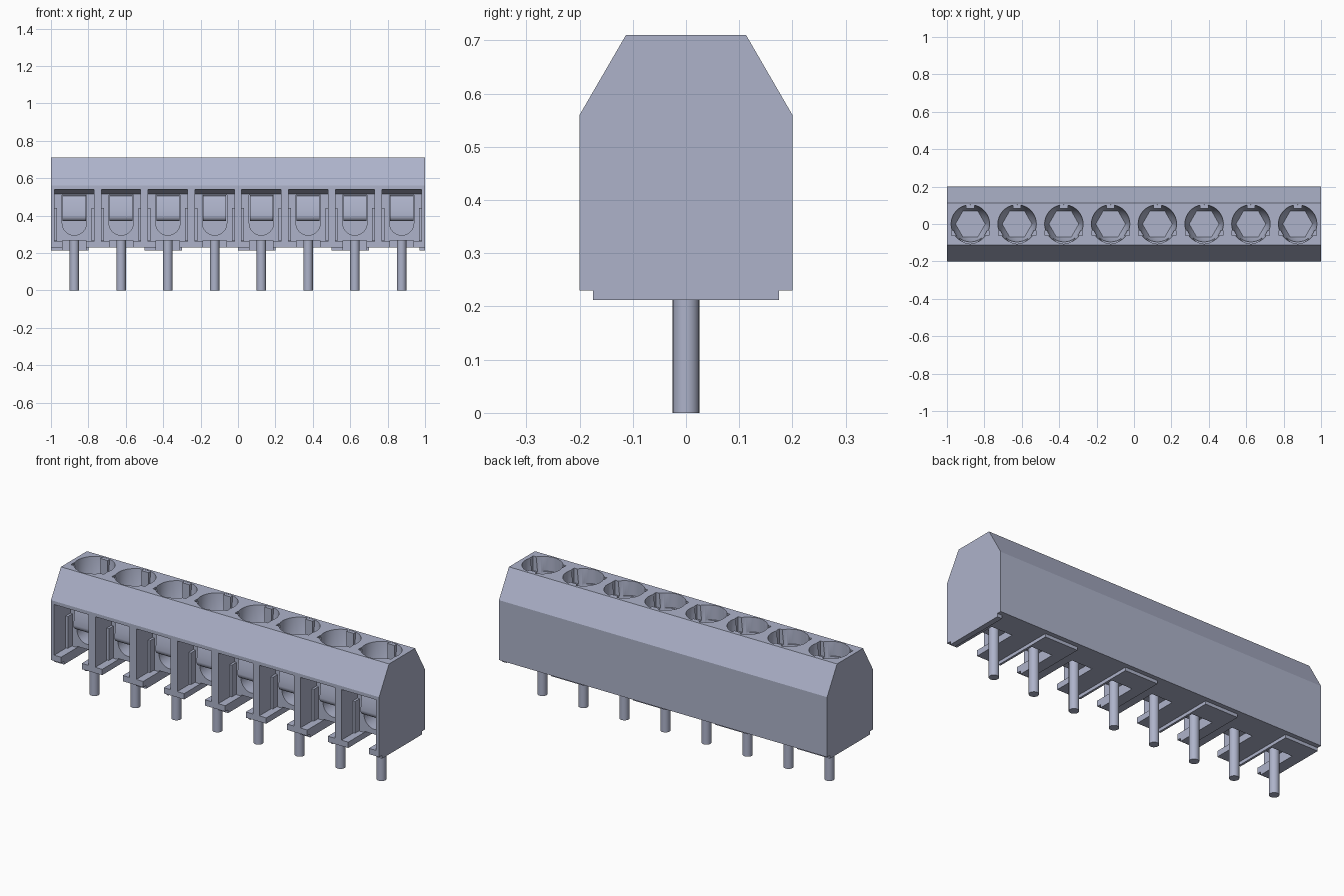
import bpy, bmesh, math
from mathutils import Vector

cube = bpy.data.objects.get("Cube")
if cube:
    bpy.data.objects.remove(cube, do_unlink=True)

CENTRES = [-0.875 + 0.25 * i for i in range(8)]

mat = bpy.data.materials.new("blue grey plastic")
mat.use_nodes = True
COLOUR = (0.42, 0.45, 0.59, 1)
mat.diffuse_color = COLOUR
mat.node_tree.nodes["Principled BSDF"].inputs["Base Color"].default_value = COLOUR


def loft(bm, rings):
    """Closed solid through rings of equal point count."""
    loops = [[bm.verts.new(p) for p in ring] for ring in rings]
    n = len(loops[0])
    bm.faces.new(loops[0])
    bm.faces.new(loops[-1])
    for a, b in zip(loops, loops[1:]):
        for i in range(n):
            j = (i + 1) % n
            bm.faces.new((a[i], a[j], b[j], b[i]))


def prism_x(bm, profile, x0, x1):
    """Extrude a (y, z) profile along x."""
    loft(bm, [[(x, y, z) for y, z in profile] for x in (x0, x1)])


def box(bm, x0, x1, y0, y1, z0, z1):
    prism_x(bm, [(y0, z0), (y1, z0), (y1, z1), (y0, z1)], x0, x1)


def circle(cx, cy, z, r, n=36):
    return [(cx + r * math.cos(math.tau * i / n), cy + r * math.sin(math.tau * i / n), z)
            for i in range(n)]


def hexagon(cx, z, r, n=36):
    pts = []
    for i in range(n):
        a = math.tau * i / n
        k = math.cos(math.pi / 6) / math.cos(a % (math.pi / 3) - math.pi / 6)
        pts.append((cx + r * k * math.cos(a), r * k * math.sin(a), z))
    return pts


def make(name, build, per_pole=True):
    bm = bmesh.new()
    if per_pole:
        for c in CENTRES:
            build(bm, c)
    else:
        build(bm)
    bmesh.ops.recalc_face_normals(bm, faces=bm.faces)
    mesh = bpy.data.meshes.new(name)
    bm.to_mesh(mesh)
    bm.free()
    mesh.materials.append(mat)
    ob = bpy.data.objects.new(name, mesh)
    bpy.context.collection.objects.link(ob)
    return ob


def select(ob):
    bpy.ops.object.select_all(action='DESELECT')
    ob.select_set(True)
    bpy.context.view_layer.objects.active = ob


def cut(ob, cutter):
    mod = ob.modifiers.new("cut", 'BOOLEAN')
    mod.operation = 'DIFFERENCE'
    mod.solver = 'EXACT'
    mod.object = cutter
    select(ob)
    bpy.ops.object.modifier_apply(modifier=mod.name)


# Housing with chamfered top edges
housing = make("housing", lambda bm: prism_x(bm, [
    (-0.2, 0.23), (0.2, 0.23), (0.2, 0.56), (0.113, 0.71),
    (-0.113, 0.71), (-0.2, 0.56)], -1, 1), False)


# Raised feet under every second pole
def build_feet(bm):
    for x0, x1 in ((-1, -0.8), (-0.5, -0.3), (0, 0.2), (0.5, 0.7), (0.97, 1)):
        box(bm, x0, x1, -0.175, 0.175, 0.212, 0.232)


feet = make("feet", build_feet, False)

# Front wire bay with a sloping roof
bay = make("bay_cutter", lambda bm, c: prism_x(bm, [
    (-0.25, 0.55), (-0.06, 0.515), (-0.06, 0.262), (-0.25, 0.262)], c - 0.105, c + 0.105))


# Round-bottomed wire entry behind the bay
def build_entry(bm, c):
    arc = [(c + 0.065 * math.cos(a), 0.36 + 0.065 * math.sin(a))
           for a in (math.pi + math.pi * i / 16 for i in range(17))]
    outline = arc + [(c + 0.065, 0.51), (c - 0.065, 0.51)]
    loft(bm, [[(x, y, z) for x, z in outline] for y in (-0.12, 0.03)])


entry = make("entry_cutter", build_entry)

# Slot in the floor around each pin
slot = make("slot_cutter", lambda bm, c: box(bm, c - 0.063, c + 0.063, -0.25, 0.06, 0.1, 0.268))

# Screwdriver bore narrowing to a hexagon, with a shallow ledge at its front
bore = make("bore_cutter", lambda bm, c: loft(bm, [
    hexagon(c, 0.56, 0.08), circle(c, 0, 0.61, 0.094),
    circle(c, 0, 0.71, 0.103), circle(c, 0, 0.76, 0.103)]))
ledge = make("ledge_cutter", lambda bm, c: loft(bm, [
    circle(c, -0.033, 0.63, 0.073), circle(c, -0.033, 0.76, 0.073)]))
ears = make("ear_cutter", lambda bm, c: box(
    bm, c - 0.1, c + 0.1, -0.062, -0.035, 0.63, 0.76))

for cutter in (bay, entry, slot, bore, ledge, ears):
    cut(housing, cutter)
cut(feet, slot)
for cutter in (bay, entry, slot, bore, ledge, ears):
    bpy.data.objects.remove(cutter, do_unlink=True)

# Key tab at the back of each bore
make("bore_keys", lambda bm, c: box(bm, c - 0.022, c + 0.022, 0.083, 0.107, 0.57, 0.709))


# Bent wire guard leaf hanging in each entry
def build_guard(bm, c):
    outer = [(-0.045, 0.512), (-0.075, 0.505), (-0.085, 0.48), (-0.09, 0.43)]
    curl = [(-0.07 + 0.025 * math.cos(a), 0.4 + 0.03 * math.sin(a))
            for a in (math.pi + math.pi / 2 * i / 5 for i in range(6))]
    prism_x(bm, outer + curl + [(0.0, 0.375), (0.0, 0.5)], c - 0.062, c + 0.062)


guards = make("wire_guards", build_guard)


# Clamp side rails inside each bay
def build_rails(bm, c):
    for s in (-1, 1):
        x0, x1 = sorted((c + s * 0.092, c + s * 0.106))
        box(bm, x0, x1, -0.1, -0.05, 0.265, 0.44)


make("clamp_rails", build_rails)

# Solder pins
pins = make("pins", lambda bm, c: loft(bm, [
    circle(c, 0, 0, 0.025, 24), circle(c, 0, 0.285, 0.025, 24)]))

for ob in (housing, guards, pins):
    select(ob)
    bpy.ops.object.shade_smooth_by_angle(angle=math.radians(25))
bpy.ops.object.select_all(action='DESELECT')
